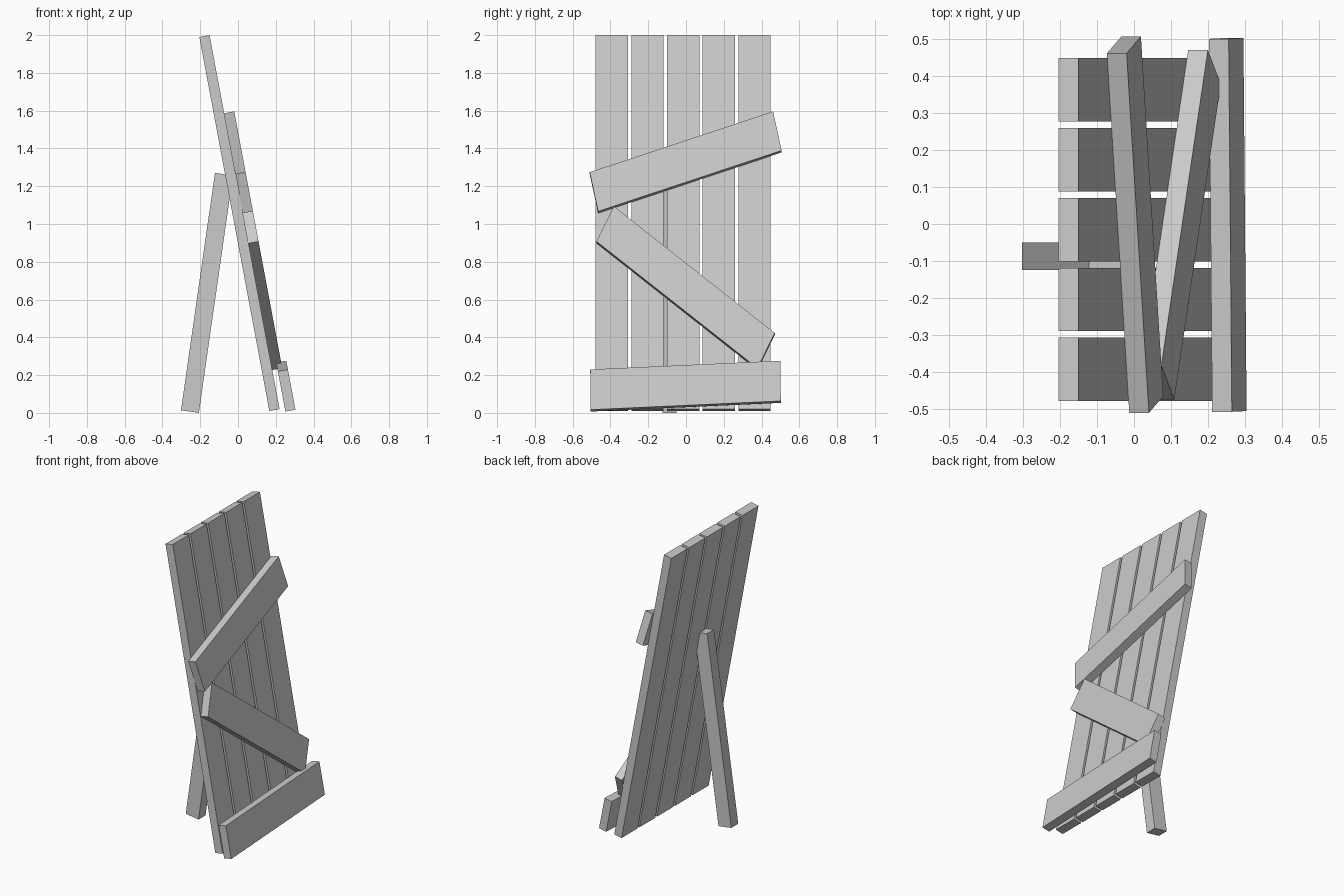
import bpy, bmesh
from math import radians, sin, cos
from mathutils import Vector

if "Cube" in bpy.data.objects:
    bpy.data.objects.remove(bpy.data.objects["Cube"])

LEAN = radians(10.6)
BASE = Vector((0.193, 0, 0.015))                 # middle of the panel's lower end
UP = Vector((-sin(LEAN), 0, cos(LEAN)))          # along the planks
OUT = Vector((cos(LEAN), 0, sin(LEAN)))          # panel normal
HALF = 0.0275                                    # half plank thickness


def prism(name, points, offset):
    """Extrude a flat 3D outline along an offset vector."""
    bm = bmesh.new()
    face = bm.faces.new([bm.verts.new(p) for p in points])
    geo = bmesh.ops.extrude_face_region(bm, geom=[face], use_keep_orig=True)
    verts = [g for g in geo["geom"] if isinstance(g, bmesh.types.BMVert)]
    bmesh.ops.translate(bm, verts=verts, vec=offset)
    bmesh.ops.recalc_face_normals(bm, faces=bm.faces)
    mesh = bpy.data.meshes.new(name)
    bm.to_mesh(mesh)
    bm.free()
    obj = bpy.data.objects.new(name, mesh)
    bpy.context.collection.objects.link(obj)
    return obj


def cross_board(name, corner, long, short, gap=0.0, thick=0.054):
    """Skewed board on the panel; corner and edges are (y, z) of its front face."""
    n = HALF + gap + thick
    outline = []
    for a, b in ((0, 0), (1, 0), (1, 1), (0, 1)):
        y = corner[0] + a * long[0] + b * short[0]
        z = corner[1] + a * long[1] + b * short[1]
        u = (z - BASE.z - n * OUT.z) / UP.z
        outline.append(BASE + UP * u + OUT * n + Vector((0, y, 0)))
    prism(name, outline, -OUT * thick)


# Upright planks
for i in range(5):
    yc = -0.3925 + i * 0.1887
    low = BASE - OUT * HALF
    sides = [Vector((0, yc + s * 0.0855, 0)) for s in (-1, 1)]
    prism(f"plank_{i + 1}",
          [low + sides[0], low + sides[1],
           low + sides[1] + UP * 2.014, low + sides[0] + UP * 2.014],
          OUT * 2 * HALF)

# Boards nailed across the front
cross_board("upper_board", (-0.465, 1.067), (0.971, 0.322), (-0.045, 0.207))
cross_board("middle_board", (-0.474, 0.908), (0.852, -0.671), (0.092, 0.186))
cross_board("lower_board", (-0.505, 0.017), (1.007, 0.046), (-0.002, 0.213), gap=0.028)

# Rear prop leg
tilt = radians(8.15)
along = Vector((sin(tilt), 0, cos(tilt))) * 1.27
across = Vector((cos(tilt), 0, -sin(tilt))) * 0.096
foot = Vector((-0.302, -0.124, across.z * -1))
prism("prop_leg", [foot, foot + across, foot + across + along, foot + along],
      Vector((0, 0.074, 0)))
